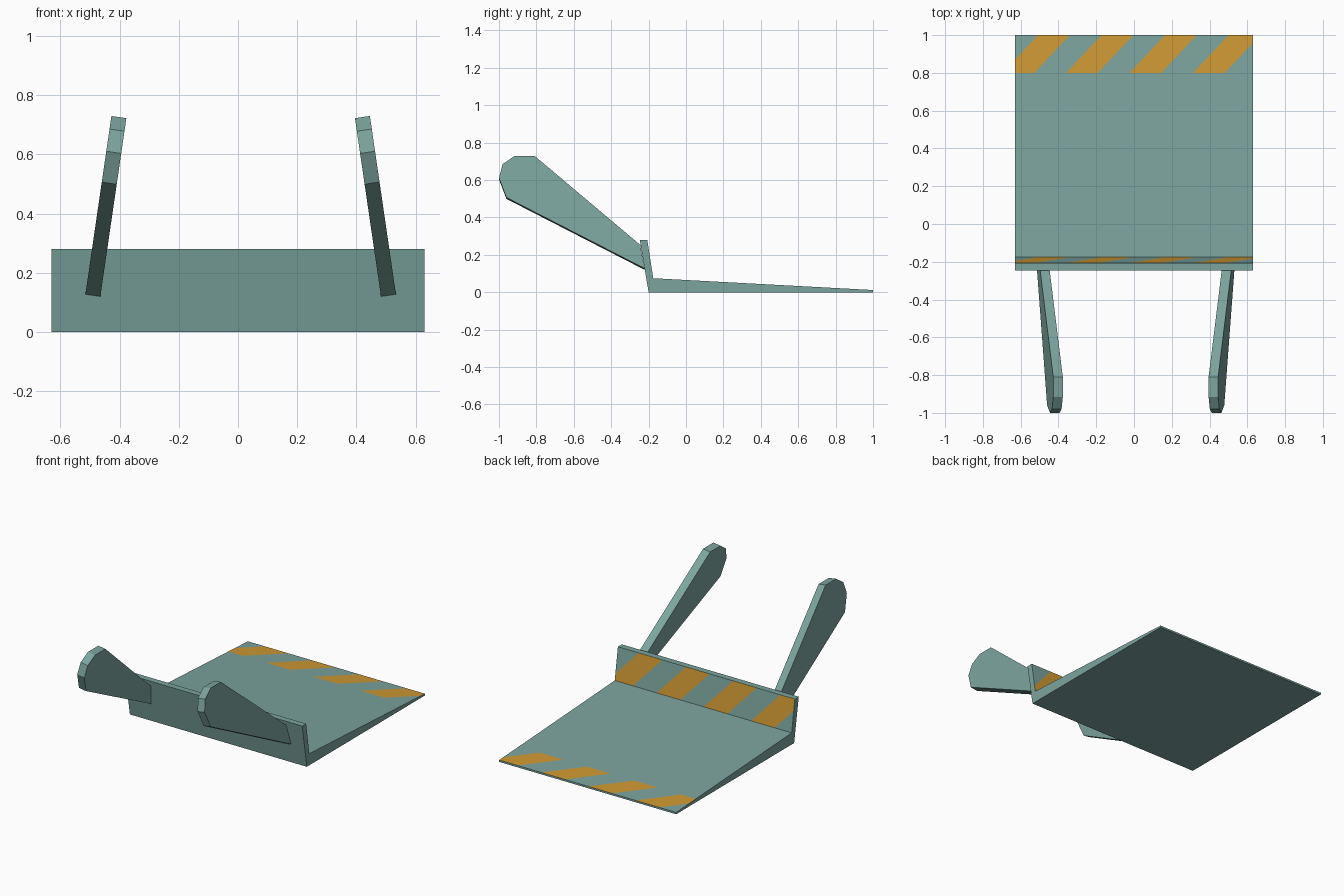
import bpy, bmesh, math
from mathutils import Vector

if "Cube" in bpy.data.objects:
    bpy.data.objects.remove(bpy.data.objects["Cube"])


def material(name, color):
    m = bpy.data.materials.new(name)
    m.diffuse_color = (*color, 1)
    m.use_nodes = True
    m.node_tree.nodes["Principled BSDF"].inputs["Base Color"].default_value = m.diffuse_color
    return m


TEAL = material("grey teal paint", (0.20, 0.37, 0.34))
AMBER = material("amber warning paint", (0.62, 0.32, 0.033))


def finish(bm, name, mats):
    me = bpy.data.meshes.new(name)
    bm.to_mesh(me)
    bm.free()
    for m in mats:
        me.materials.append(m)
    ob = bpy.data.objects.new(name, me)
    bpy.context.collection.objects.link(ob)
    return ob


def prism(loop_a, loop_b):
    """Closed solid between two matching outlines."""
    bm = bmesh.new()
    a = [bm.verts.new(p) for p in loop_a]
    b = [bm.verts.new(p) for p in loop_b]
    bm.faces.new(a)
    bm.faces.new(b[::-1])
    for i in range(len(a)):
        j = (i + 1) % len(a)
        bm.faces.new((a[j], a[i], b[i], b[j]))
    bmesh.ops.recalc_face_normals(bm, faces=bm.faces[:])
    return bm


def cut(bm, test, co, no):
    """Slice only the faces that pass the test."""
    faces = [f for f in bm.faces if test(f)]
    edges = {e for f in faces for e in f.edges}
    verts = {v for f in faces for v in f.verts}
    bmesh.ops.bisect_plane(bm, geom=faces + list(edges) + list(verts), dist=1e-6,
                           plane_co=co, plane_no=no)
    bm.normal_update()


# Ramp deck with its upright rear lip, one wedge profile
W = 0.63
LIP_Z0, LIP_Z1 = 0.075, 0.28
profile = [(-0.2, 0), (1, 0), (1, 0.012), (-0.175, LIP_Z0), (-0.207, LIP_Z1), (-0.247, LIP_Z1)]
bm = prism([(-W, y, z) for y, z in profile], [(W, y, z) for y, z in profile])

# Hazard stripes cut into the deck edge and the inner lip face
START, PITCH, LEAN, BAND = -0.508, 0.336, 0.187, 0.8


def on_deck(f):
    return f.normal.z > 0.9 and f.calc_center_median().z < 0.1


def on_band(f):
    return on_deck(f) and f.calc_center_median().y > BAND


def on_lip(f):
    return f.normal.y > 0.9 and f.calc_center_median().y < 0


bm.normal_update()
cut(bm, on_deck, (0, BAND, 0), (0, 1, 0))
for k in range(8):
    x = START + k * PITCH / 2
    cut(bm, on_band, (x, 1, 0), (1 - BAND, -LEAN, 0))
    cut(bm, on_lip, (x, 0, LIP_Z0), (LIP_Z1 - LIP_Z0, 0, LEAN))
for f in bm.faces:
    c = f.calc_center_bounds()
    if on_band(f):
        c, t = f.calc_center_median(), None
        t = (1 - c.y) / (1 - BAND)
    elif on_lip(f):
        c = f.calc_center_median()
        t = (c.z - LIP_Z0) / (LIP_Z1 - LIP_Z0)
    else:
        continue
    if ((c.x + LEAN * t - START) / PITCH) % 1 < 0.5:
        f.material_index = 1
finish(bm, "ramp_deck", [TEAL, AMBER])

# Two flat lifting arms, leaning inwards towards the top
arm = [(-0.245, 0.25), (-0.81, 0.726), (-0.915, 0.726), (-0.98, 0.682),
       (-1, 0.607), (-0.96, 0.503), (-0.222, 0.124)]
TILT = math.atan(0.146)
for side, name in ((1, "right_arm"), (-1, "left_arm")):
    off = Vector((math.cos(TILT) * side, 0, math.sin(TILT))) * 0.0255
    mid = [Vector((0.009 + side * (0.499 - 0.146 * (z - 0.124)), y, z)) for y, z in arm]
    finish(prism([p - off for p in mid], [p + off for p in mid]), name, [TEAL])
